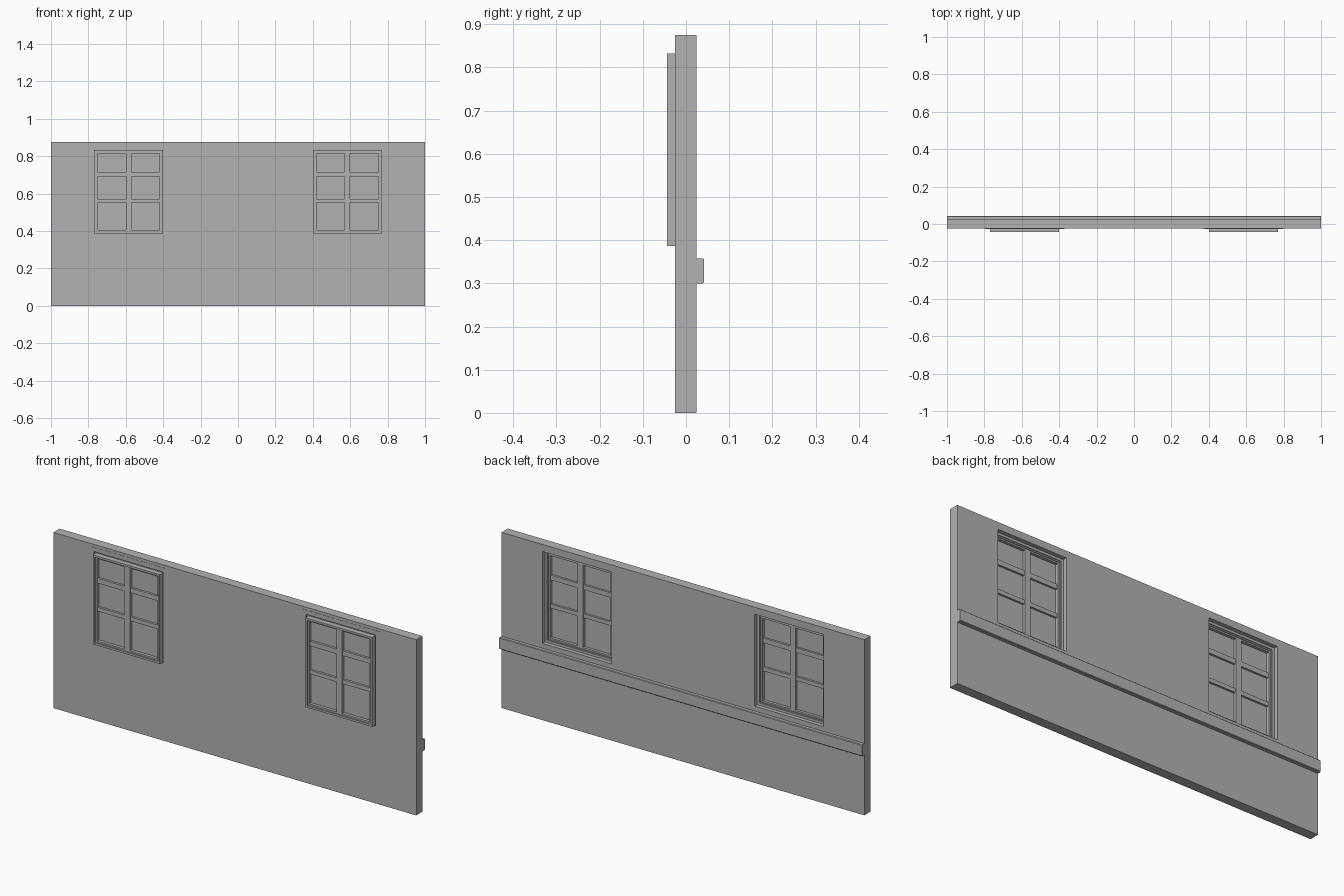
import bpy
import bmesh

cube = bpy.data.objects.get("Cube")
if cube:
    bpy.data.objects.remove(cube, do_unlink=True)

grey = bpy.data.materials.new("plain_grey")
grey.use_nodes = True
colour = (0.45, 0.45, 0.45, 1)
grey.diffuse_color = colour
grey.node_tree.nodes["Principled BSDF"].inputs["Base Color"].default_value = colour


def finish(bm, name):
    bmesh.ops.recalc_face_normals(bm, faces=bm.faces)
    mesh = bpy.data.meshes.new(name)
    bm.to_mesh(mesh)
    bm.free()
    mesh.materials.append(grey)
    obj = bpy.data.objects.new(name, mesh)
    bpy.context.collection.objects.link(obj)
    return obj


def box(name, x, y, z):
    """Box from three (low, high) ranges."""
    bm = bmesh.new()
    bmesh.ops.create_cube(bm, size=1)
    for v in bm.verts:
        v.co = [r[0] if c < 0 else r[1] for c, r in zip(v.co, (x, y, z))]
    return finish(bm, name)


def ring(name, x, z, width, y):
    """Rectangular frame; x and z are its outer ranges."""
    bm = bmesh.new()
    loops = []
    for inset, depth in ((0, y[0]), (width, y[0]), (width, y[1]), (0, y[1])):
        x0, x1 = x[0] + inset, x[1] - inset
        z0, z1 = z[0] + inset, z[1] - inset
        loops.append([bm.verts.new((px, depth, pz))
                      for px, pz in ((x0, z0), (x1, z0), (x1, z1), (x0, z1))])
    for a, b in zip(loops, loops[1:] + loops[:1]):
        for i in range(4):
            j = (i + 1) % 4
            bm.faces.new((a[i], a[j], b[j], b[i]))
    return finish(bm, name)


# Wall slab with two window openings
OPENING_Z = (0.382, 0.84)
CENTRES = {"right": -0.585, "left": 0.585}
wall = box("wall", (-1, 1), (-0.025, 0.024), (0, 0.875))
for side, cx in CENTRES.items():
    cutter = box("opening_cutter", (cx - 0.19, cx + 0.19), (-0.2, 0.2), OPENING_Z)
    cutter.hide_render = True
    mod = wall.modifiers.new("opening", "BOOLEAN")
    mod.operation = "DIFFERENCE"
    mod.solver = "EXACT"
    mod.object = cutter
    bpy.context.view_layer.objects.active = wall
    bpy.ops.object.modifier_apply(modifier=mod.name)
    bpy.data.objects.remove(cutter, do_unlink=True)

# Rail along the back, with softened outer edges
rail = box("back_rail", (-1, 1), (0.024, 0.042), (0.30, 0.358))
bm = bmesh.new()
bm.from_mesh(rail.data)
edges = [e for e in bm.edges if all(v.co.y > 0.04 for v in e.verts)
         and abs(e.verts[0].co.x - e.verts[1].co.x) > 1]
bmesh.ops.bevel(bm, geom=edges, offset=0.003, segments=1, affect="EDGES")
bm.to_mesh(rail.data)
bm.free()

# Windows
for side, cx in CENTRES.items():
    def span(half):
        return (cx - half, cx + half)

    ring(side + "_window_surround", span(0.2125), (0.364, 0.861), 0.0215, (-0.026, -0.024))
    ring(side + "_window_jamb", span(0.19), OPENING_Z, 0.012, (-0.018, 0.004))
    ring(side + "_window_frame", span(0.1845), (0.387, 0.832), 0.010, (-0.044, 0))
    ring(side + "_window_sash", span(0.176), (0.395, 0.825), 0.010, (-0.037, -0.004))
    box(side + "_window_mullion", span(0.015), (-0.037, -0.004), (0.40, 0.82))
    # Bars dividing each half into three panes
    for label, z in (("upper", (0.692, 0.716)), ("lower", (0.552, 0.572))):
        box(f"{side}_window_{label}_bar", span(0.17), (-0.033, -0.008), z)
    box(side + "_window_glass", span(0.17), (-0.022, -0.018), (0.40, 0.82))
